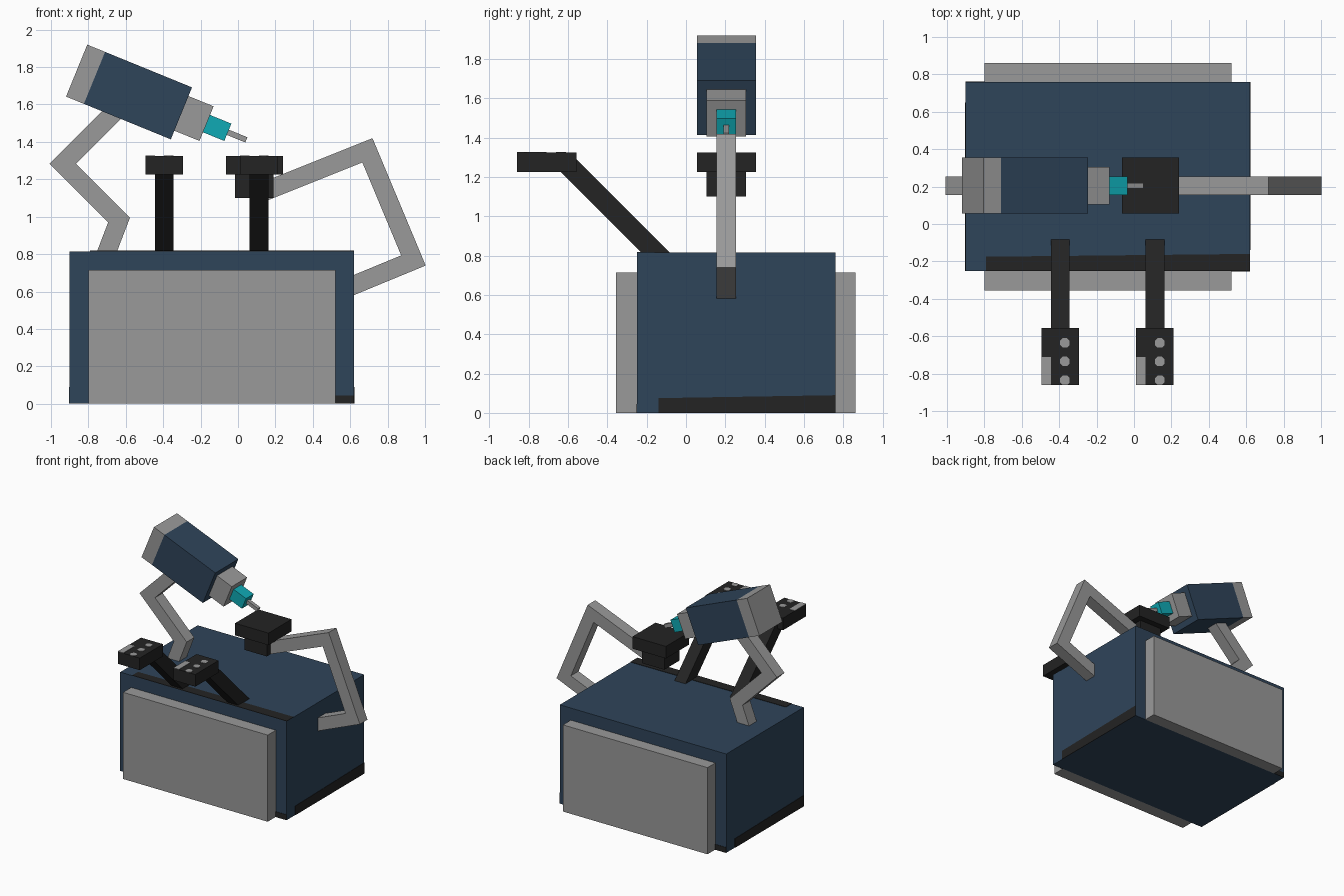
import bpy
import bmesh
from math import atan2, radians, cos, sin
from mathutils import Vector, Matrix

cube = bpy.data.objects.get("Cube")
if cube:
    bpy.data.objects.remove(cube, do_unlink=True)


def make_material(name, rgb):
    mat = bpy.data.materials.new(name)
    mat.use_nodes = True
    mat.diffuse_color = (*rgb, 1)
    mat.node_tree.nodes["Principled BSDF"].inputs["Base Color"].default_value = (*rgb, 1)
    return mat


GREY = make_material("grey metal", (0.32, 0.32, 0.32))
NAVY = make_material("navy blue", (0.028, 0.058, 0.102))
BLACK = make_material("near black", (0.017, 0.017, 0.017))
CYAN = make_material("cyan", (0.005, 0.40, 0.46))

# How outline coordinates (u, v) and depth w map to space
PLANES = {
    "xy": lambda u, v, w: (u, v, w),
    "xz": lambda u, v, w: (u, w, v),
    "yz": lambda u, v, w: (w, u, v),
}


def prism(name, outline, plane, near, far, mat):
    """Extrude a flat outline between two depths."""
    place = PLANES[plane]
    bm = bmesh.new()
    face = bm.faces.new([bm.verts.new(place(u, v, near)) for u, v in outline])
    ext = bmesh.ops.extrude_face_region(bm, geom=[face])
    shift = Vector(place(0, 0, far - near))
    bmesh.ops.translate(bm, vec=shift,
                        verts=[g for g in ext["geom"] if isinstance(g, bmesh.types.BMVert)])
    bmesh.ops.recalc_face_normals(bm, faces=bm.faces[:])
    mesh = bpy.data.meshes.new(name)
    bm.to_mesh(mesh)
    bm.free()
    mesh.materials.append(mat)
    obj = bpy.data.objects.new(name, mesh)
    bpy.context.collection.objects.link(obj)
    return obj


def box(name, x, y, z, mat):
    corners = [(x[0], y[0]), (x[1], y[0]), (x[1], y[1]), (x[0], y[1])]
    return prism(name, corners, "xy", z[0], z[1], mat)


def bent_bar(name, path, width, plane, near, far, mat):
    """Bar following a path, with mitred corners."""
    pts = [Vector(p) for p in path]
    dirs = [(b - a).normalized() for a, b in zip(pts, pts[1:])]
    left, right = [], []
    for i, p in enumerate(pts):
        d0, d1 = dirs[max(i - 1, 0)], dirs[min(i, len(dirs) - 1)]
        n0, n1 = Vector((-d0.y, d0.x)), Vector((-d1.y, d1.x))
        offset = (n0 + n1) * (width / 2 / (1 + n0.dot(n1)))
        left.append(p + offset)
        right.append(p - offset)
    return prism(name, left + right[::-1], plane, near, far, mat)


# Cabinet with a door panel on the front and the back
X0, X1, Y0, Y1, TOP = -0.90, 0.62, -0.25, 0.76, 0.815
box("cabinet", (X0, X1), (Y0, Y1), (0, TOP), NAVY)
box("front_panel", (-0.80, 0.52), (-0.355, Y0), (0, 0.715), GREY)
box("back_panel", (-0.80, 0.52), (Y1, 0.862), (0, 0.715), GREY)

# Dark painted bands along the cabinet edges
T = 0.003


def band(name, start, end, base, low, high, plane, depth, out):
    outline = [(start, base), (end, base), (end, base + high), (start, base + low)]
    prism(name, outline, plane, depth, depth + out * T, BLACK)


band("top_band", -0.79, X1, Y0, 0.075, 0.09, "xy", TOP, 1)
band("left_band", -0.14, Y1, 0, 0.075, 0.09, "yz", X1, 1)
band("right_band", 0.65, Y0, 0, 0.075, 0.09, "yz", X0, -1)
band("front_band", 0.52, X1, 0, 0.045, 0.045, "xz", Y0, -1)
band("back_band", -0.80, X0, 0, 0.045, 0.045, "xz", Y1, 1)

# Two pedals on slanted struts, with light buttons on top
HEAD_TOP = 1.325
for side, cx in (("right", -0.395), ("left", 0.112)):
    bent_bar(side + "_pedal_strut", [(-0.62, 1.28), (-0.08, 0.74)], 0.103,
             "yz", cx - 0.05, cx + 0.05, BLACK)
    box(side + "_pedal", (cx - 0.1, cx + 0.1), (-0.86, -0.557), (1.225, HEAD_TOP), BLACK)
    box(side + "_pedal_patch", (cx - 0.1, cx - 0.05), (-0.86, -0.711),
        (HEAD_TOP, HEAD_TOP + T), GREY)
    for i, by in enumerate((-0.636, -0.735, -0.835)):
        button = [(cx + 0.026 + 0.028 * cos(radians(a)), by + 0.028 * sin(radians(a)))
                  for base in range(0, 360, 90) for a in (base + 25, base + 65)]
        prism(f"{side}_pedal_button_{i + 1}", button, "xy", HEAD_TOP, HEAD_TOP + T, GREY)

# Work holder carried by the left arm
MID = 0.205
bent_bar("holder_arm", [(0.55, 0.606), (0.938, 0.766), (0.692, 1.355), (0.14, 1.134)],
         0.1, "xz", MID - 0.05, MID + 0.05, GREY)
box("holder_base", (-0.015, 0.19), (MID - 0.1, MID + 0.1), (1.10, 1.225), BLACK)
box("holder_plate", (-0.065, 0.24), (MID - 0.15, MID + 0.15), (1.225, HEAD_TOP), BLACK)

# Arm that carries the drill
bent_bar("drill_arm", [(-0.72, 0.763), (-0.636, 0.982), (-0.937, 1.283), (-0.62, 1.60)],
         0.1, "xz", MID - 0.05, MID + 0.05, GREY)

# Drill sections along a tilted axis, measured from the front of the motor
tilt = Matrix.Translation((-0.3025, MID, 1.5525)) @ Matrix.Rotation(atan2(0.378, 0.926), 4, "Y")
for name, start, end, size, mat in (
        ("drill_end_cap", -0.605, -0.502, 0.30, GREY),
        ("drill_motor", -0.502, 0, 0.30, NAVY),
        ("drill_nose", 0, 0.145, 0.20, GREY),
        ("drill_chuck", 0.145, 0.268, 0.10, CYAN),
        ("drill_bit", 0.268, 0.375, 0.03, GREY)):
    h = size / 2
    part = box(name, (start, end), (-h, h), (-h, h), mat)
    part.data.transform(tilt)
